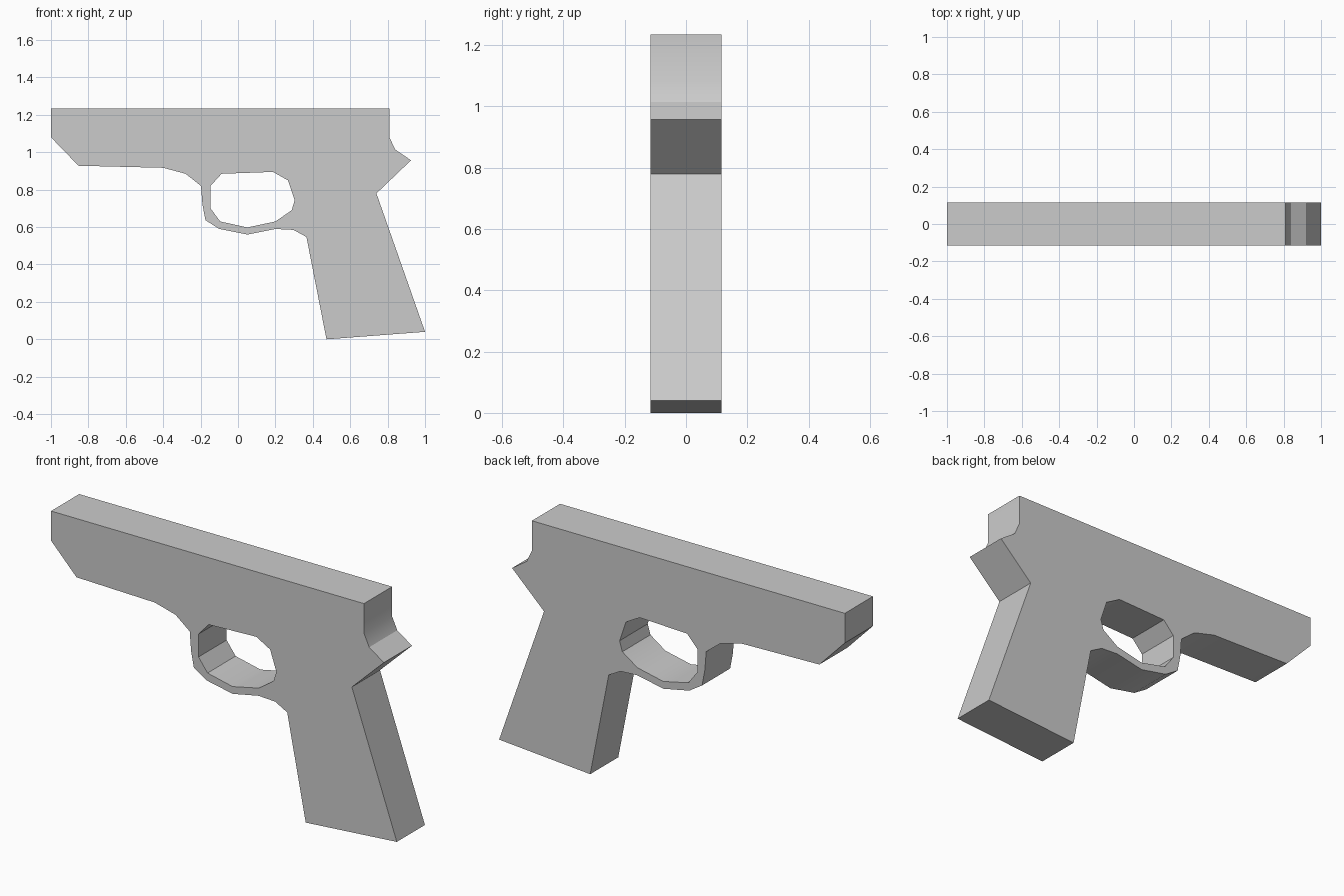
import bpy, bmesh, math

if "Cube" in bpy.data.objects:
    bpy.data.objects.remove(bpy.data.objects["Cube"])

HALF = 0.116  # half thickness along y

# Side silhouette (x, z): top, rear tang, grip, guard, underside, muzzle
OUTLINE = [
    (-1.0, 1.235), (0.81, 1.235), (0.81, 1.08), (0.84, 1.015), (0.925, 0.957),
    (0.74, 0.78), (1.0, 0.04), (0.473, 0.0), (0.366, 0.547), (0.297, 0.585),
    (0.20, 0.59), (0.05, 0.56), (-0.10, 0.59), (-0.174, 0.637), (-0.19, 0.72),
    (-0.198, 0.82), (-0.28, 0.885), (-0.40, 0.917), (-0.853, 0.928), (-1.0, 1.08),
]

# Opening inside the guard
OPENING = [
    (-0.088, 0.885), (0.187, 0.895), (0.267, 0.85), (0.303, 0.743), (0.287, 0.69),
    (0.20, 0.63), (0.05, 0.598), (-0.095, 0.63), (-0.147, 0.70), (-0.147, 0.82),
]


def add_loop(bm, points):
    verts = [bm.verts.new((x, -HALF, z)) for x, z in points]
    return [bm.edges.new((v, verts[(i + 1) % len(verts)])) for i, v in enumerate(verts)]


def extruded_plate(name, loops):
    bm = bmesh.new()
    edges = [e for points in loops for e in add_loop(bm, points)]
    bmesh.ops.triangle_fill(bm, edges=edges, use_beauty=True, normal=(0, -1, 0))
    ext = bmesh.ops.extrude_face_region(bm, geom=bm.faces[:], use_keep_orig=True)
    moved = [g for g in ext["geom"] if isinstance(g, bmesh.types.BMVert)]
    bmesh.ops.translate(bm, verts=moved, vec=(0, 2 * HALF, 0))
    bmesh.ops.recalc_face_normals(bm, faces=bm.faces[:])
    mesh = bpy.data.meshes.new(name)
    bm.to_mesh(mesh)
    bm.free()
    obj = bpy.data.objects.new(name, mesh)
    bpy.context.collection.objects.link(obj)
    return obj


# One solid body with the guard opening cut through
body = extruded_plate("pistol_body", [OUTLINE, OPENING])
bpy.context.view_layer.objects.active = body
body.select_set(True)
bpy.ops.object.shade_smooth_by_angle(angle=math.radians(30))
